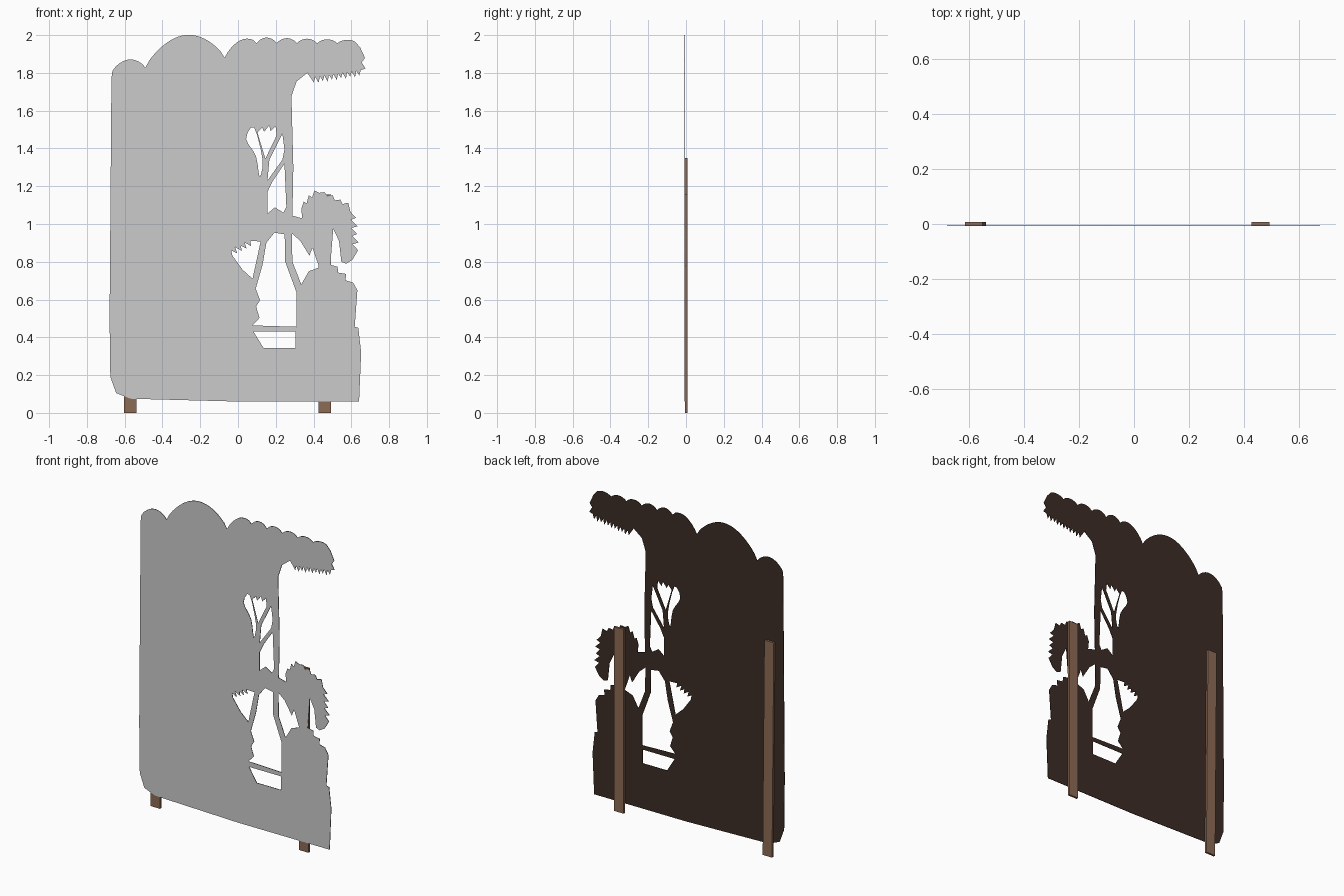
import bpy, math
from mathutils import Matrix, Vector

if "Cube" in bpy.data.objects:
    bpy.data.objects.remove(bpy.data.objects["Cube"])


def material(name, rgb):
    m = bpy.data.materials.new(name)
    m.diffuse_color = (*rgb, 1)
    m.use_nodes = True
    m.node_tree.nodes["Principled BSDF"].inputs["Base Color"].default_value = m.diffuse_color
    return m


GREY = material("front_grey", (0.60, 0.60, 0.60))
DARK = material("dark_brown_back", (0.045, 0.026, 0.019))
WOOD = material("stake_wood", (0.27, 0.145, 0.09))


def bump(a, b, height, n=10):
    """One rounded scallop from a towards b."""
    a, b = Vector(a), Vector(b)
    return [a.lerp(b, i / n) + Vector((0, height * math.sin(math.pi * i / n) ** 0.75))
            for i in range(n)]


def spikes(a, b, n, dx, dz):
    """Zigzag leaf tips from a towards b, pushed out by (dx, dz)."""
    a, b, d = Vector(a), Vector(b), Vector((dx, dz))
    out = []
    for i in range(n):
        out += [a.lerp(b, i / n), a.lerp(b, (i + 0.6) / n) + d * (0.8 + 0.2 * (i % 2))]
    return out


def rounded(pts, n=3):
    """Closed smooth loop through a few points."""
    p = [Vector(q) for q in pts]
    out = []
    for i in range(len(p)):
        a, b, c, d = (p[(i + k) % len(p)] for k in (-1, 0, 1, 2))
        for t in (k / n for k in range(n)):
            out.append(b + (c - a) * t / 2 + (2 * a - 5 * b + 4 * c - d) * t * t / 2
                       + (3 * b - a - 3 * c + d) * t ** 3 / 2)
    return out


# outer silhouette, clockwise from the bottom left corner
left_edge = [(-.57, .075), (-.645, .105), (-.676, .19), (-.68, .5), (-.67, 1.77)]
clouds = (bump((-.665, 1.81), (-.49, 1.828), .052) + bump((-.49, 1.828), (-.071, 1.88), .146, 20)
          + bump((-.071, 1.88), (.098, 1.96), .053))
for i in range(5):
    clouds += bump((.098 + .107 * i, 1.957), (.205 + .107 * i, 1.957), .03 - .003 * i, 8)
branch_tip = [(.647, 1.934), (.672, 1.88), (.655, 1.855), (.675, 1.823)]
branch_under = spikes((.65, 1.815), (.385, 1.775), 11, .008, -.033)
trunk_edge = [(.367, 1.80), (.31, 1.755), (.283, 1.675), (.293, 1.3), (.288, 1.044), (.34, 1.03)]
leaf_top = spikes((.335, 1.08), (.42, 1.17), 3, -.005, .025) + spikes((.43, 1.165), (.595, 1.085), 4, .005, .02)
leaf_side = spikes((.595, 1.065), (.61, .85), 5, .034, -.008)
leaf_inside = [(.605, .81), (.573, .79), (.547, .80), (.535, .91), (.504, .975), (.489, .784)]
bush = spikes((.489, .784), (.61, .66), 3, .018, .018)
right_edge = [(.632, .65), (.618, .456), (.637, .45), (.652, .32), (.641, .06), (0, .06)]
outline = (left_edge + clouds + branch_tip + branch_under + trunk_edge
           + leaf_top + leaf_side + leaf_inside + bush + right_edge)

# openings between the upper branches
crown_left = rounded([(.043, 1.45), (.085, 1.512), (.13, 1.34), (.114, 1.25), (.095, 1.36)])
crown_middle = spikes((.103, 1.484), (.209, 1.495), 3, .005, .032) + [(.205, 1.47), (.145, 1.346)]
crown_right = [(.235, 1.479), (.246, 1.394), (.235, 1.34), (.156, 1.23), (.166, 1.34)]
trunk_gap = [(.246, 1.32), (.256, 1.09), (.24, 1.06), (.195, 1.088), (.156, 1.055),
             (.156, 1.17), (.182, 1.224)]

# openings between the lower trunks
fan_gap = (spikes((-.03, .833), (.095, .895), 5, -.025, .025)
           + [(.12, .908), (.077, .71), (.024, .758)])
main_gap = ([(.15, .9), (.193, .954), (.247, .945), (.25, .8), (.309, .64), (.309, .456), (.077, .463)]
            + spikes((.114, .503), (.12, .69), 2, -.025, .005) + [(.13, .784)])
bench_gap = [(.082, .43), (.304, .43), (.304, .344), (.135, .344)]
leaf_gap = [(.285, .95), (.33, .911), (.378, .832), (.394, .874), (.43, .77), (.375, .75),
            (.335, .68), (.288, .80)]

# flat panel: a filled 2D curve with holes, stood upright
curve = bpy.data.curves.new("panel_profile", 'CURVE')
curve.dimensions = '2D'
curve.fill_mode = 'BOTH'
curve.extrude = 0.0015
for loop in (outline, crown_left, crown_middle, crown_right, trunk_gap,
             fan_gap, main_gap, bench_gap, leaf_gap):
    s = curve.splines.new('POLY')
    s.points.add(len(loop) - 1)
    for p, (x, z) in zip(s.points, loop):
        p.co = (x, z, 0, 1)
    s.use_cyclic_u = True
helper = bpy.data.objects.new("panel_profile", curve)
bpy.context.collection.objects.link(helper)
mesh = bpy.data.meshes.new_from_object(
    helper.evaluated_get(bpy.context.evaluated_depsgraph_get()))
bpy.data.objects.remove(helper)
mesh.transform(Matrix.Translation((0, -.0065, 0)) @ Matrix.Rotation(math.pi / 2, 4, 'X'))
mesh.materials.clear()
mesh.materials.append(GREY)
mesh.materials.append(DARK)
for f in mesh.polygons:
    f.use_smooth = False
    f.material_index = 0 if f.normal.y < -0.5 else 1   # grey front, dark back and rim
panel = bpy.data.objects.new("scenery_panel", mesh)
bpy.context.collection.objects.link(panel)


# wooden stakes behind the panel, the left one leaning slightly
def stake(name, x, lean, height):
    bpy.ops.mesh.primitive_cube_add(size=1)
    o = bpy.context.object
    o.name = name
    o.data.transform(Matrix.Translation((0, .0015, height / 2)) @ Matrix.Diagonal((.065, .013, height, 1)))
    for v in o.data.vertices:
        v.co.x += x + lean * v.co.z / height
    o.data.materials.append(WOOD)


stake("left_stake", -.57, -.012, 1.35)
stake("right_stake", .46, 0, 1.155)
